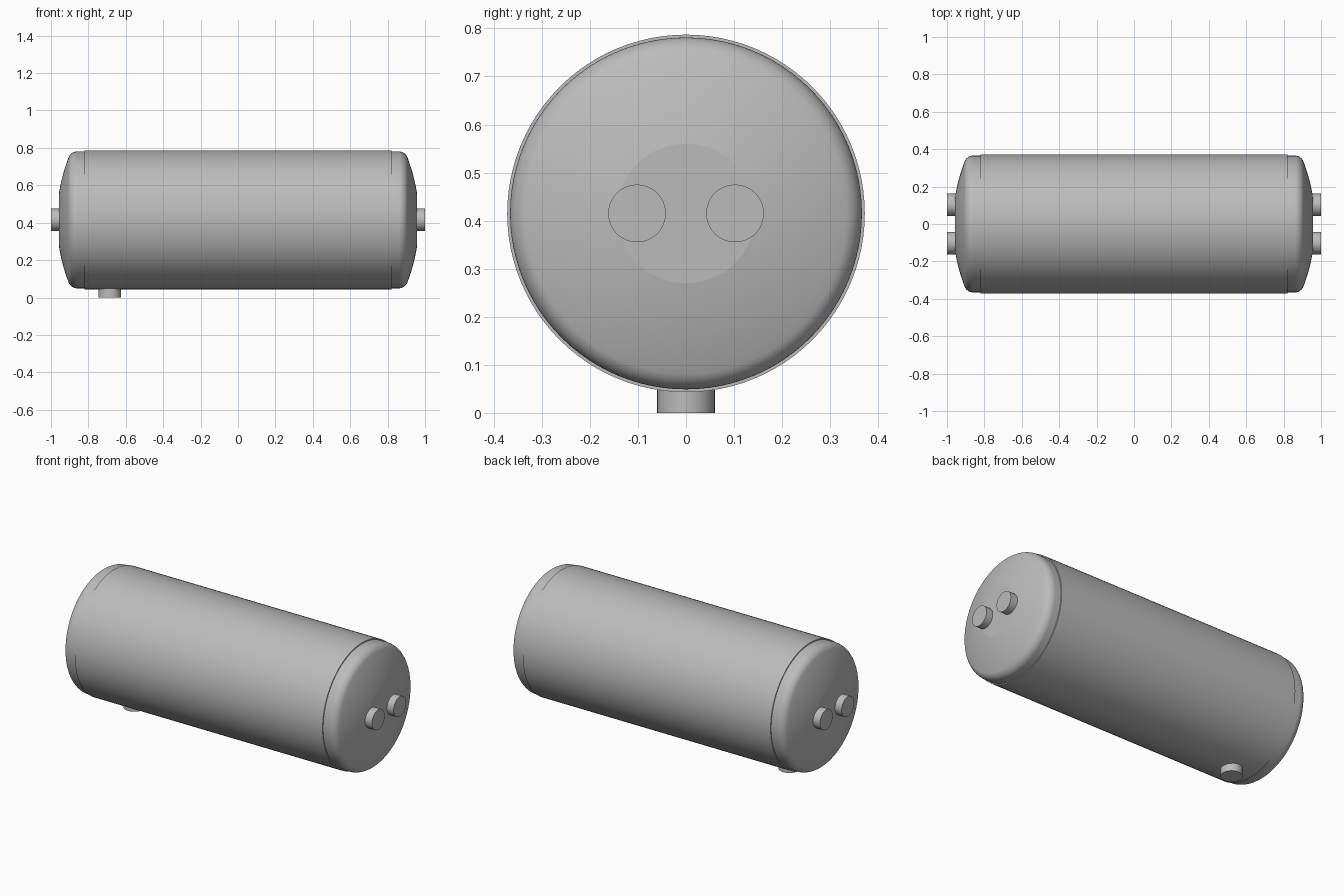
import bpy, math
from mathutils import Matrix, Vector

if "Cube" in bpy.data.objects:
    bpy.data.objects.remove(bpy.data.objects["Cube"])

CZ = 0.415          # height of the tank axis
SHELL_R, CAP_R, PORT_R = 0.372, 0.366, 0.06

steel = bpy.data.materials.new("grey_steel")
steel.diffuse_color = (0.5, 0.5, 0.5, 1)
steel.use_nodes = True
steel.node_tree.nodes["Principled BSDF"].inputs["Base Color"].default_value = steel.diffuse_color


def lathe(name, profile, origin, axis, sides, angle=30):
    """Revolve (distance along axis, radius) points; close both ends with flat discs."""
    rot = Vector((0, 0, 1)).rotation_difference(Vector(axis)).to_matrix().to_4x4()
    place = Matrix.Translation(origin) @ rot
    verts = [place @ Vector((r * math.cos(2 * math.pi * i / sides),
                             r * math.sin(2 * math.pi * i / sides), h))
             for h, r in profile for i in range(sides)]
    faces = []
    for k in range(len(profile) - 1):
        a, b = k * sides, (k + 1) * sides
        for i in range(sides):
            j = (i + 1) % sides
            faces.append((a + i, a + j, b + j, b + i))
    faces.append(tuple(reversed(range(sides))))
    faces.append(tuple(range((len(profile) - 1) * sides, len(profile) * sides)))
    mesh = bpy.data.meshes.new(name)
    mesh.from_pydata(verts, [], faces)
    mesh.materials.append(steel)
    obj = bpy.data.objects.new(name, mesh)
    bpy.context.collection.objects.link(obj)
    bpy.ops.object.select_all(action='DESELECT')
    obj.select_set(True)
    bpy.context.view_layer.objects.active = obj
    bpy.ops.object.shade_smooth_by_angle(angle=math.radians(angle))
    return obj


# Cylindrical shell
lathe("tank_shell", [(-0.82, SHELL_R), (0.82, SHELL_R)], (0, 0, CZ), (1, 0, 0), 96)

# Dished end profile: straight skirt, rounded knuckle, shallow dome, flat centre
KNUCKLE, DOME, DOME_X, FLAT_R = 0.05, 0.93, 0.038, 0.145
kr = CAP_R - KNUCKLE
kx = DOME_X + math.sqrt((DOME - KNUCKLE) ** 2 - kr ** 2)
t_join = math.asin(kr / (DOME - KNUCKLE))
t_flat = math.asin(FLAT_R / DOME)
cap = [(0.81, CAP_R)]
for i in range(15):
    t = math.pi / 2 + (t_join - math.pi / 2) * i / 14
    cap.append((kx + KNUCKLE * math.cos(t), kr + KNUCKLE * math.sin(t)))
for i in range(1, 11):
    t = t_join + (t_flat - t_join) * i / 10
    cap.append((DOME_X + DOME * math.cos(t), DOME * math.sin(t)))

# End caps, each with two ports side by side
for side, s in (("left", -1), ("right", 1)):
    lathe(f"{side}_end_cap", cap, (0, 0, CZ), (s, 0, 0), 96, angle=7)
    for place, y in (("front", -0.102), ("back", 0.102)):
        lathe(f"{side}_{place}_port", [(0.92, PORT_R), (1.0, PORT_R)],
              (0, y, CZ), (s, 0, 0), 48)

# Drain port underneath
lathe("drain_port", [(0, PORT_R), (0.07, PORT_R)], (-0.685, 0, 0), (0, 0, 1), 48)
